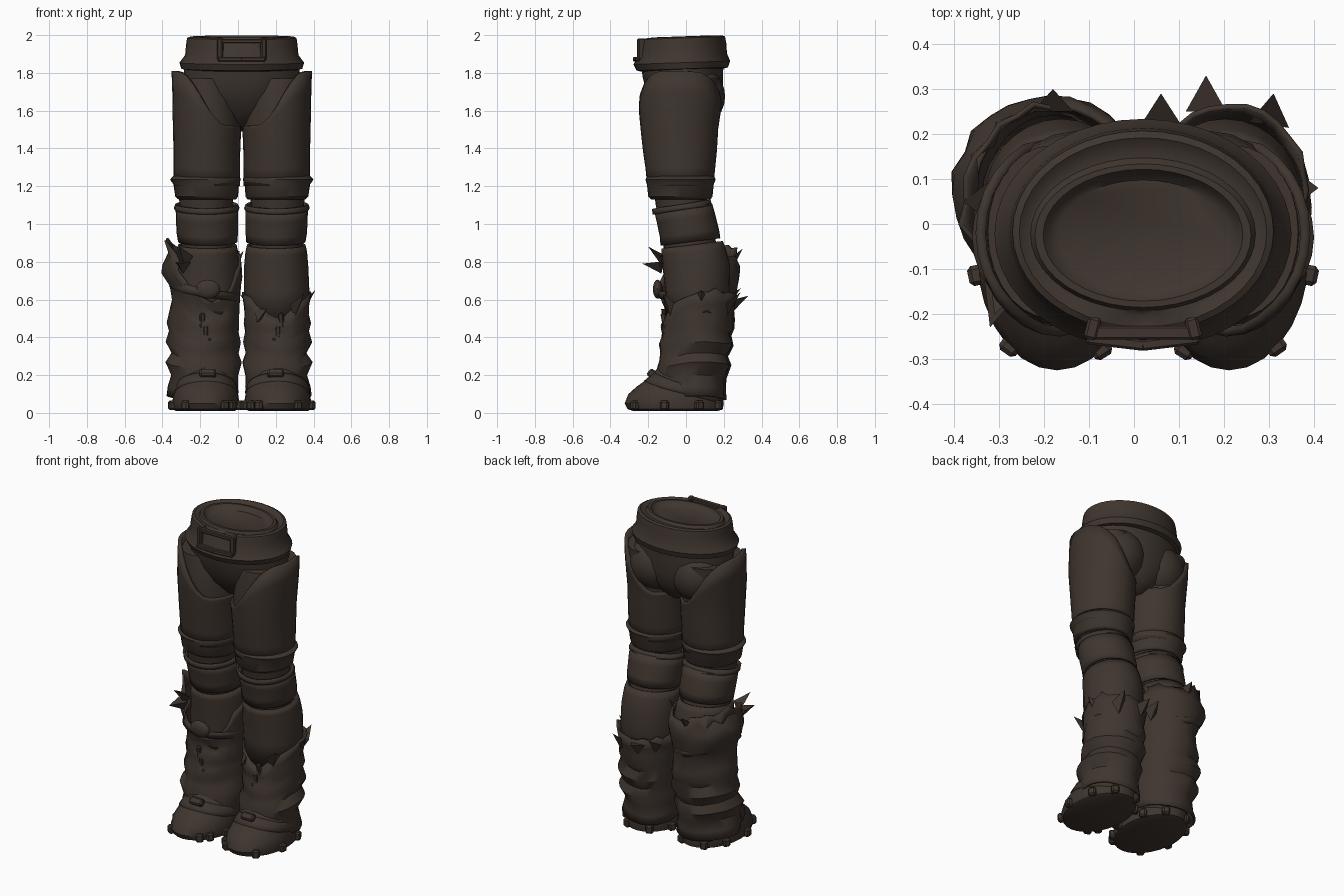
import bpy, bmesh, math, random
from mathutils import Matrix, Vector

random.seed(4)
if "Cube" in bpy.data.objects:
    bpy.data.objects.remove(bpy.data.objects["Cube"], do_unlink=True)

AXIS = 0.02
leather = bpy.data.materials.new("dark_brown_leather")
leather.use_nodes = True
COLOUR = (0.05, 0.036, 0.028, 1)
leather.diffuse_color = COLOUR
leather.node_tree.nodes["Principled BSDF"].inputs["Base Color"].default_value = COLOUR


def finish(name, bm, thick=0, angle=40):
    bmesh.ops.recalc_face_normals(bm, faces=bm.faces)
    me = bpy.data.meshes.new(name)
    bm.to_mesh(me)
    bm.free()
    me.materials.append(leather)
    ob = bpy.data.objects.new(name, me)
    bpy.context.collection.objects.link(ob)
    bpy.ops.object.select_all(action='DESELECT')
    ob.select_set(True)
    bpy.context.view_layer.objects.active = ob
    bpy.ops.object.shade_smooth_by_angle(angle=math.radians(angle))
    if thick:
        mod = ob.modifiers.new("thickness", 'SOLIDIFY')
        mod.thickness, mod.offset = thick, -1
    return ob


def extents(profile, z):
    """Blend the (u0, u1, y0, y1) extents of a profile at height z."""
    if z <= profile[0][0]:
        return profile[0][1:]
    for a, b in zip(profile, profile[1:]):
        if z <= b[0]:
            t = (z - a[0]) / (b[0] - a[0])
            return [p + (q - p) * t for p, q in zip(a[1:], b[1:])]
    return profile[-1][1:]


def tube(name, profile, side=1, low=None, high=None, n=28, wrinkle=0, caps=False, thick=0.012):
    """Loft oval rings; low and high give the rim heights by direction."""
    z0, z1 = profile[0][0], profile[-1][0]
    bm, rows = bmesh.new(), []
    for ring in profile:
        f, row = (ring[0] - z0) / (z1 - z0), []
        for i in range(n):
            a = math.tau * i / n
            c, s = math.cos(a), math.sin(a)
            z = ring[0]
            if low:
                z += (low(c, s) - z0) * (1 - f)
            if high:
                z += (high(c, s) - z1) * (f if low else f * f)
            u0, u1, y0, y1 = extents(profile, z) if low or high else ring[1:]
            k = 1 + wrinkle * (math.sin(3 * a + z * 17) + random.uniform(-.5, .5))
            z += wrinkle * .5 * math.sin(2 * a + 1)
            u = (u0 + u1) / 2 + (u1 - u0) / 2 * c * k
            y = (y0 + y1) / 2 + (y1 - y0) / 2 * s * k
            row.append(bm.verts.new((AXIS + side * u, y, z)))
        rows.append(row)
    for r, q in zip(rows, rows[1:]):
        for i in range(n):
            j = (i + 1) % n
            bm.faces.new((r[i], r[j], q[j], q[i]))
    if caps:
        bm.faces.new(rows[0])
        bm.faces.new(rows[-1])
        thick = 0
    return finish(name, bm, thick)


def block(name, loc, size, turn=0, tip=0):
    bm = bmesh.new()
    m = (Matrix.Translation(loc) @ Matrix.Rotation(turn, 4, 'Z')
         @ Matrix.Rotation(tip, 4, 'X') @ Matrix.Diagonal((*size, 1)))
    bmesh.ops.create_cube(bm, size=1, matrix=m)
    bmesh.ops.bevel(bm, geom=bm.edges[:], offset=min(size) * .2, segments=1, affect='EDGES')
    return finish(name, bm, angle=20)


def ball(name, loc, radii):
    bm = bmesh.new()
    bmesh.ops.create_uvsphere(bm, u_segments=20, v_segments=12, radius=1,
                              matrix=Matrix.Translation(loc) @ Matrix.Diagonal((*radii, 1)))
    return finish(name, bm)


def tatter(name, side, u, y, z, du, dy, dz, w=0.045):
    """A torn pointed scrap of cloth."""
    bm = bmesh.new()
    base = Vector((AXIS + side * u, y, z))
    out = Vector((side * du, dy, dz))
    across = out.cross(Vector((0, 0, 1))).normalized() * w
    pts = [base + across, base - across, base - Vector((0, 0, w * 1.4)), base + out]
    v = [bm.verts.new(p) for p in pts]
    for t in ((0, 1, 3), (1, 2, 3), (2, 0, 3), (0, 2, 1)):
        bm.faces.new([v[i] for i in t])
    finish(name, bm)


def sym(z, u, y0, y1):
    return (z, -u, u, y0, y1)


# Pelvis and seat
tube("pelvis", [sym(1.49, .03, -.02, .08), sym(1.54, .12, -.10, .14), sym(1.62, .25, -.17, .18),
                sym(1.70, .30, -.21, .195), sym(1.78, .31, -.23, .195), sym(1.86, .30, -.24, .20)], caps=True)
for side, word in ((1, "left"), (-1, "right")):
    ball(word + "_buttock", (AXIS + side * .145, .05, 1.675), (.165, .157, .165))

# Rolled waistband with a grooved rim, a sunken top and a notch at the front
band = tube("waistband", [sym(1.815, .27, -.24, .19), sym(1.822, .32, -.265, .22), sym(1.855, .33, -.28, .232),
                          sym(1.895, .30, -.255, .217), sym(1.95, .295, -.247, .215),
                          sym(1.985, .29, -.238, .21), sym(1.992, .275, -.225, .195), sym(1.978, .255, -.20, .172),
                          sym(1.978, .25, -.19, .15), sym(1.994, .24, -.182, .137), sym(1.994, .222, -.168, .125),
                          sym(1.978, .21, -.158, .115), sym(1.965, .19, -.14, .10)], caps=True, n=40)
for v in band.data.vertices:
    if abs(v.co.x - AXIS) < .1 and v.co.y < -.2 and v.co.z > 1.97:
        v.co.z -= .02
pivot = Matrix.Translation((0, 0, 1.9))
band.data.transform(pivot @ Matrix.Rotation(.035, 4, 'X') @ pivot.inverted())

# Buckle frame, wider at its foot
for side in (1, -1):
    block("buckle_side", (AXIS + side * .112, -.232, 1.925), (.03, .05, .115), side * .25)
    block("buckle_foot", (AXIS + side * .06, -.262, 1.872), (.13, .025, .025), side * .12)
block("buckle_top", (AXIS, -.242, 1.968), (.22, .03, .022))


def chap_top(c, s):
    t = min(1, max(0, (c + (.6 if s < 0 else .45)) / 1.5))
    return 1.52 + .29 * t * t * (3 - 2 * t)


# Parts shared by both legs
for side, word in ((1, "left"), (-1, "right")):
    tube(word + "_inner_leg", [(.5, .04, .33, -.10, .20), (.9, .05, .32, -.12, .16), (1.1, .05, .33, -.16, .11),
                               (1.3, .02, .34, -.19, .13), (1.5, .01, .345, -.22, .15), (1.65, .03, .35, -.225, .175),
                               (1.77, .06, .345, -.21, .175)], side, caps=True)
    tube(word + "_thigh_guard", [(1.2, .01, .362, -.205, .145), (1.3, .01, .362, -.215, .155),
                                 (1.4, .008, .362, -.23, .165), (1.5, .003, .364, -.24, .17),
                                 (1.6, .003, .367, -.25, .185), (1.7, .003, .368, -.25, .20),
                                 (1.81, .003, .372, -.235, .195)], side, high=chap_top, thick=.022)
    tube(word + "_thigh_cuff", [(1.13, .03, .335, -.185, .13), (1.145, .02, .352, -.20, .14),
                                (1.21, .015, .362, -.207, .147), (1.235, .005, .38, -.215, .157),
                                (1.255, .012, .362, -.205, .148)], side)
    tube(word + "_knee_guard", [(.89, .025, .335, -.135, .185), (.95, .02, .345, -.14, .18),
                                (1.05, .02, .35, -.165, .155), (1.12, .02, .35, -.175, .135)], side,
         low=lambda c, s: .905 + .02 * s, high=lambda c, s: 1.085 + .025 * s)
    tube(word + "_knee_rim", [(1.07, .015, .355, -.178, .148), (1.09, .012, .36, -.183, .145),
                              (1.12, .03, .345, -.17, .13)], side,
         low=lambda c, s: 1.075 + .025 * s, high=lambda c, s: 1.105 + .025 * s)
    tube(word + "_calf", [(.5, .02, .35, -.11, .23), (.65, .012, .358, -.11, .23), (.78, .012, .352, -.125, .235),
                          (.86, .02, .345, -.13, .215), (.9, .03, .335, -.13, .195)], side,
         high=lambda c, s: .89 + .02 * s)

    # Foot, instep strap and sole studs
    tube(word + "_foot", [(.01, .04, .35, -.28, .17), (.02, .015, .365, -.31, .195), (.05, .012, .37, -.325, .20),
                          (.10, .02, .36, -.305, .195), (.14, .03, .345, -.26, .19), (.19, .05, .33, -.19, .19),
                          (.25, .07, .31, -.14, .18)], side, caps=True)
    tube(word + "_instep_strap", [(.05, .01, .372, -.318, .197), (.13, .02, .357, -.272, .197),
                                  (.17, .035, .345, -.222, .197), (.22, .05, .33, -.162, .187)], side,
         low=lambda c, s: .11 - .06 * s, high=lambda c, s: .155 - .06 * s)
    block(word + "_strap_buckle", (AXIS + side * .18, -.178, .205), (.085, .05, .045), tip=-.7)
    for deg in (-122, -55, -12, 30, 65, 115, 150, 195, 222):
        a = math.radians(deg)
        block(word + "_sole_stud", (AXIS + side * (.19 + .18 * math.cos(a)), -.06 + .255 * math.sin(a), .04),
              (.045, .045, .05), side * a)
    # Torn seam down the shin
    for k in range(3):
        block(word + "_shin_flap", (AXIS + side * (.17 + .02 * k), -.115, .36 + .065 * k), (.025, .025, .075),
              side * (.5 - .4 * k), .2)

# Crumpled boots, one with a tall torn cuff
shaft = [(.08, .02, .365, -.12, .205), (.13, .015, .36, -.15, .20), (.19, .02, .345, -.15, .20),
         (.26, .005, .38, -.155, .23), (.31, .025, .345, -.125, .215), (.37, .005, .374, -.14, .252),
         (.43, .015, .352, -.115, .23), (.47, .005, .362, -.135, .257), (.53, .015, .35, -.11, .24)]
tube("left_boot", shaft + [(.58, .008, .362, -.12, .26), (.65, .0, .375, -.115, .27)], 1, wrinkle=.022,
     high=lambda c, s: .635 - .12 * max(0, -s) ** 2 + random.uniform(-.015, .015))
wide = [(z, a, b + .03, y0, y1 + .01) for z, a, b, y0, y1 in shaft]
tube("right_boot", wide + [(.6, .01, .37, -.13, .25), (.66, .01, .385, -.15, .27), (.73, -.004, .428, -.16, .29),
                           (.79, -.002, .418, -.165, .29), (.84, .008, .378, -.17, .26), (.9, -.006, .41, -.18, .285)],
     -1, wrinkle=.024,
     high=lambda c, s: .86 + .03 * c - .25 * max(0, -s - .25 * c) ** 2 + random.uniform(-.025, .025))

# Knotted wrap on the torn cuff
tube("right_cuff_wrap", [(.6, .02, .375, -.15, .25), (.64, .0, .39, -.168, .27), (.68, .01, .385, -.16, .265)],
     -1, low=lambda c, s: .62 + .04 * c, high=lambda c, s: .665 + .05 * c, wrinkle=.02)
ball("right_cuff_knot", (-.16, -.15, .655), (.065, .025, .05))

# Torn scraps around both cuffs
for args in ((1, .33, .08, .60, .06, .0, .05), (1, .14, .25, .60, 0, .08, .02), (1, .04, .22, .62, 0, .07, .04),
             (1, .28, .22, .58, .01, .07, .06), (1, .28, -.08, .57, .05, -.04, .06), (1, .1, -.1, .55, -.02, -.02, -.07),
             (-1, .34, .05, .85, .06, 0, .05), (-1, .31, -.13, .80, .03, -.10, -.01),
             (-1, .3, -.12, .83, .03, -.08, .05), (-1, .2, .25, .83, 0, .05, .04), (-1, .03, .1, .80, -.04, .02, .06)):
    tatter("torn_scrap", *args)
